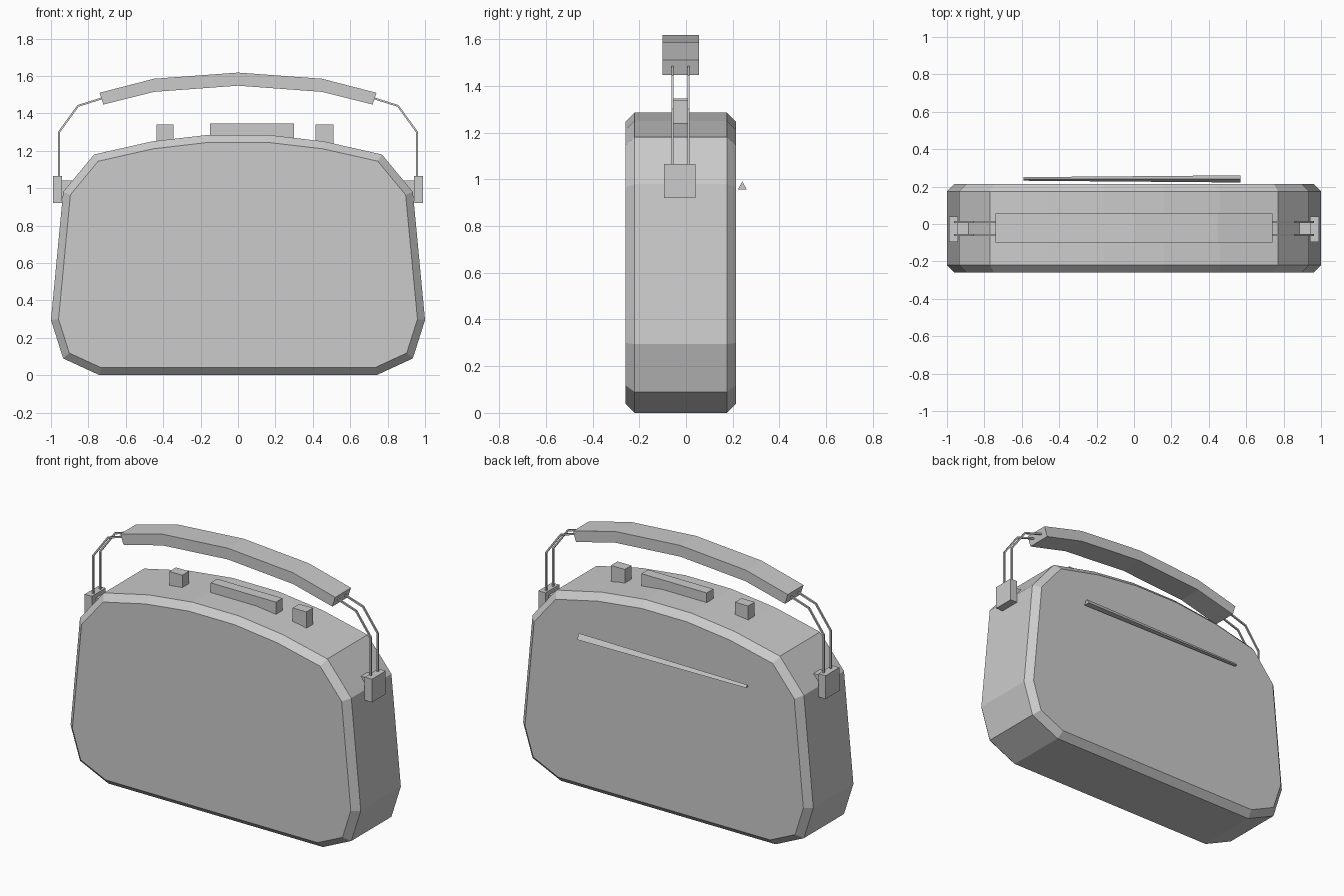
import bpy, bmesh
from mathutils import Matrix, Vector

cube = bpy.data.objects.get("Cube")
if cube:
    bpy.data.objects.remove(cube, do_unlink=True)

grey = bpy.data.materials.new("plain grey")
grey.use_nodes = True
grey.diffuse_color = (0.6, 0.6, 0.6, 1)
grey.node_tree.nodes["Principled BSDF"].inputs["Base Color"].default_value = (0.6, 0.6, 0.6, 1)


def finish(name, bm):
    bmesh.ops.recalc_face_normals(bm, faces=bm.faces[:])
    mesh = bpy.data.meshes.new(name)
    bm.to_mesh(mesh)
    bm.free()
    mesh.materials.append(grey)
    obj = bpy.data.objects.new(name, mesh)
    bpy.context.collection.objects.link(obj)
    return obj


def slab(name, outline, y0, y1, chamfer=0):
    """Extrude an x-z outline along y, with optional chamfered caps."""
    bm = bmesh.new()
    rings = [[bm.verts.new((x, y, z)) for x, z in outline] for y in (y0, y1)]
    caps = [bm.faces.new(ring) for ring in rings]
    n = len(outline)
    for i in range(n):
        j = (i + 1) % n
        bm.faces.new((rings[0][i], rings[0][j], rings[1][j], rings[1][i]))
    bmesh.ops.recalc_face_normals(bm, faces=bm.faces[:])
    if chamfer:
        for cap, shift in zip(caps, (-chamfer, chamfer)):
            bmesh.ops.inset_region(bm, faces=[cap], thickness=chamfer, use_even_offset=True)
            bmesh.ops.translate(bm, verts=cap.verts[:], vec=(0, shift, 0))
    return finish(name, bm)


def box(name, x, y, z):
    return slab(name, [(x[0], z[0]), (x[1], z[0]), (x[1], z[1]), (x[0], z[1])], *y)


def rod(name, path, y, r):
    """Thin square wire following an x-z path."""
    pts = [Vector(p) for p in path]
    left, right = [], []
    for i, p in enumerate(pts):
        dirs = [(b - a).normalized() for a, b in zip(pts, pts[1:])][max(i - 1, 0):i + 1]
        d = sum(dirs, Vector((0, 0))).normalized()
        side = Vector((-d.y, d.x)) * r / d.dot(dirs[0])
        left.append(p + side)
        right.append(p - side)
    return slab(name, left + right[::-1], y - r, y + r)


def mirrored(half):
    return half + [(-x, z) for x, z in reversed(half) if x]


# Case with chamfered front and back rims
case = [(0.74, 0), (0.935, 0.09), (1, 0.295), (0.935, 0.98), (0.77, 1.18),
        (0.46, 1.25), (0.16, 1.285)]
slab("case", mirrored(case), -0.22, 0.175, 0.04)

# Controls on the top
controls = (-0.055, 0.01)
box("right_knob", (-0.435, -0.345), controls, (1.23, 1.34))
box("left_knob", (0.415, 0.51), controls, (1.23, 1.34))
box("top_bar", (-0.15, 0.30), controls, (1.25, 1.345))

# Carrying handle grip
slab("handle_grip", mirrored([(0, 1.618), (0.45, 1.585), (0.74, 1.51), (0.72, 1.447),
                              (0.45, 1.515), (0, 1.548)]), -0.10, 0.055)

# Handle brackets and wires on both sides
for side, s in (("left", 1), ("right", -1)):
    box(side + "_bracket", (0.94 * s, 0.99 * s), (-0.095, 0.04), (0.92, 1.065))
    box(side + "_bracket_stub", (0.885 * s, 0.94 * s), controls, (0.95, 1.04))
    path = [(0.957 * s, 1.05), (0.957 * s, 1.30), (0.855 * s, 1.44), (0.70 * s, 1.489)]
    for end, y in (("front", -0.058), ("back", 0.011)):
        rod(f"{side}_{end}_wire", path, y, 0.005)

# Tapered three-sided aerial on the back
bm = bmesh.new()
bmesh.ops.create_cone(bm, cap_ends=True, segments=3, radius1=0.011, radius2=0.022, depth=1.16)
turn = Matrix(((0, 0, 1, 0), (1, 0, 0, 0), (0, 1, 0, 0), (0, 0, 0, 1)))
bmesh.ops.transform(bm, matrix=Matrix.Translation((-0.01, 0.241, 0.968)) @ turn, verts=bm.verts[:])
finish("aerial", bm)
